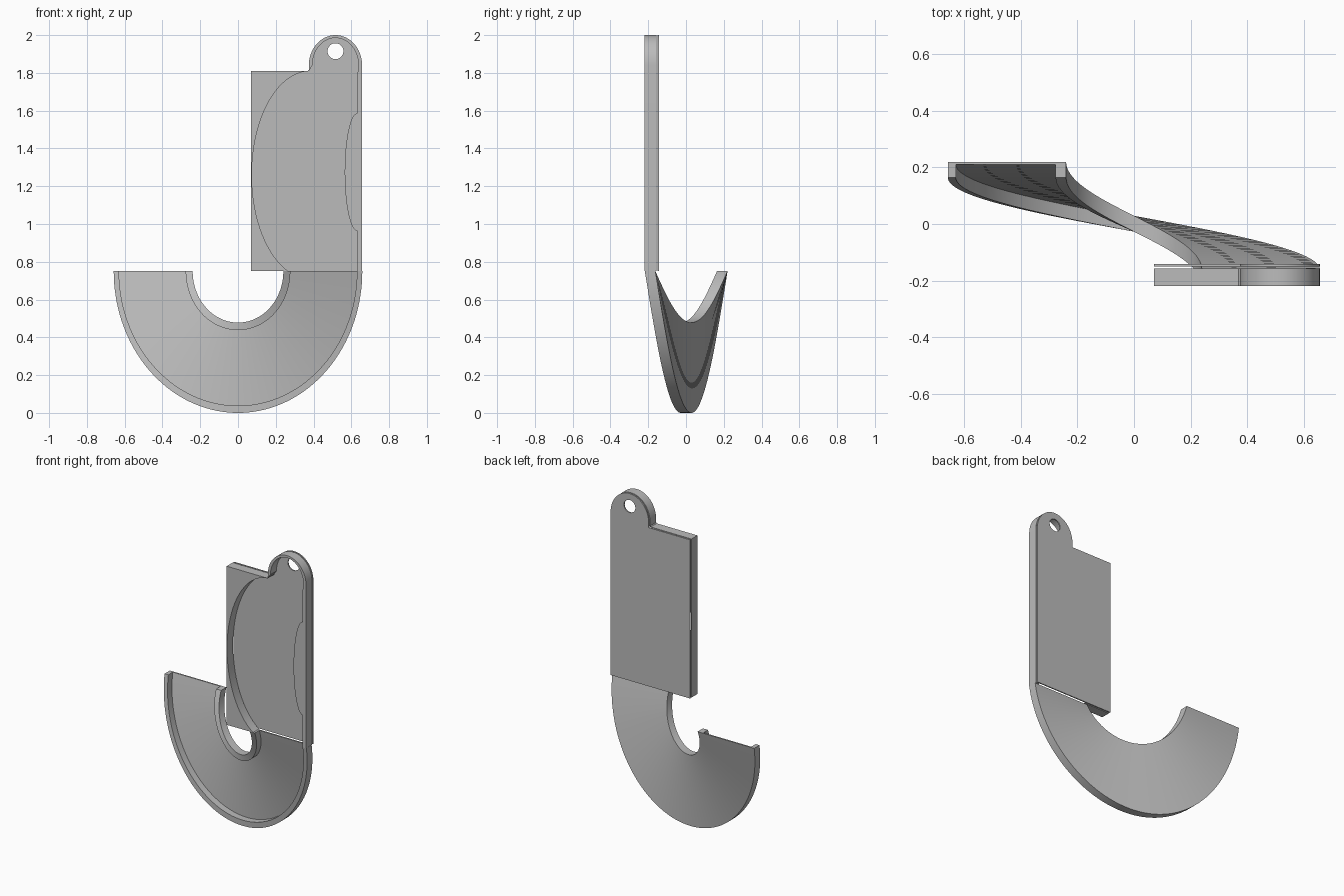
import bpy, bmesh
from math import sin, cos, pi, radians

if "Cube" in bpy.data.objects:
    bpy.data.objects.remove(bpy.data.objects["Cube"], do_unlink=True)

grey = bpy.data.materials.new("plain grey")
grey.use_nodes = True
colour = (0.5, 0.5, 0.5, 1)
grey.diffuse_color = colour
grey.node_tree.nodes["Principled BSDF"].inputs["Base Color"].default_value = colour

LEFT, RIGHT, JOINT, SHOULDER = 0.07, 0.657, 0.75, 1.81
TAB_X, TAB_Z = 0.516, 1.84


def arc(cx, cz, rx, rz, start, end, steps=32):
    """Points on an ellipse, angles in degrees."""
    angles = [radians(start + (end - start) * i / steps) for i in range(steps + 1)]
    return [(cx + rx * cos(a), cz + rz * sin(a)) for a in angles]


def smooth(obj):
    bpy.ops.object.select_all(action="DESELECT")
    obj.select_set(True)
    bpy.context.view_layer.objects.active = obj
    bpy.ops.object.shade_smooth_by_angle(angle=radians(30))


def plate(name, outlines, front, back):
    """Upright slab cut from one or more closed outlines."""
    curve = bpy.data.curves.new(name, "CURVE")
    curve.dimensions = "2D"
    curve.fill_mode = "BOTH"
    curve.extrude = (back - front) / 2
    for points in outlines:
        spline = curve.splines.new("POLY")
        spline.points.add(len(points) - 1)
        for p, (x, z) in zip(spline.points, points):
            p.co = (x, z, 0, 1)
        spline.use_cyclic_u = True
    curve.materials.append(grey)
    obj = bpy.data.objects.new(name, curve)
    bpy.context.collection.objects.link(obj)
    obj.rotation_euler.x = pi / 2
    obj.location.y = (front + back) / 2
    bpy.ops.object.select_all(action="DESELECT")
    obj.select_set(True)
    bpy.context.view_layer.objects.active = obj
    bpy.ops.object.convert(target="MESH")
    smooth(bpy.context.object)


# Shared outer outline: rectangle with a rounded hanging tab
outer = [(RIGHT, JOINT)] + arc(TAB_X, TAB_Z, 0.141, 0.16, 0, 180)
outer += [(TAB_X - 0.141, SHOULDER), (LEFT, SHOULDER), (LEFT, JOINT)]

# Thin back plate with the hanging hole
hole = arc(TAB_X, 1.915, 0.042, 0.042, 0, 360, 40)[:-1]
plate("back_plate", [outer, hole], -0.15, -0.142)

# Raised front frame: bowed left wall, tab rim, right wall with a bulge
inner = arc(0.38, 1.26, 0.307, 0.549, 248, 92, 48)
inner += arc(TAB_X, TAB_Z, 0.122, 0.145, 180, 0)
inner += [(TAB_X + 0.122, SHOULDER), (0.63, SHOULDER - 0.01)]
inner += arc(0.63, 1.275, 0.065, 0.31, 90, 270)
inner += [(0.63, JOINT)]
plate("front_frame", [outer + inner], -0.22, -0.157)

# Twisting half-ring channel: U section swept along an elliptical helix
DEPTH, FLOOR, STEPS = 0.056, 0.009, 72
OUT, OUT_LIP, IN_LIP, IN = (0.658, 0.75), (0.63, 0.712), (0.277, 0.312), (0.24, 0.272)
section = [(OUT, DEPTH), (OUT, 0), (IN, 0), (IN, DEPTH),
           (IN_LIP, DEPTH), (IN_LIP, FLOOR), (OUT_LIP, FLOOR), (OUT_LIP, DEPTH)]
bm = bmesh.new()
rings = []
for i in range(STEPS + 1):
    t = i / STEPS
    back = -0.162 + 0.382 * t
    rings.append([bm.verts.new((rx * cos(pi * t), back - d, JOINT - rz * sin(pi * t)))
                  for (rx, rz), d in section])
n = len(section)
for a, b in zip(rings, rings[1:]):
    for j in range(n):
        k = (j + 1) % n
        bm.faces.new((a[j], a[k], b[k], b[j]))
bm.faces.new(rings[0])
bm.faces.new(rings[-1])
bmesh.ops.recalc_face_normals(bm, faces=bm.faces)
mesh = bpy.data.meshes.new("curved_channel")
bm.to_mesh(mesh)
bm.free()
mesh.materials.append(grey)
channel = bpy.data.objects.new("curved_channel", mesh)
bpy.context.collection.objects.link(channel)
smooth(channel)
